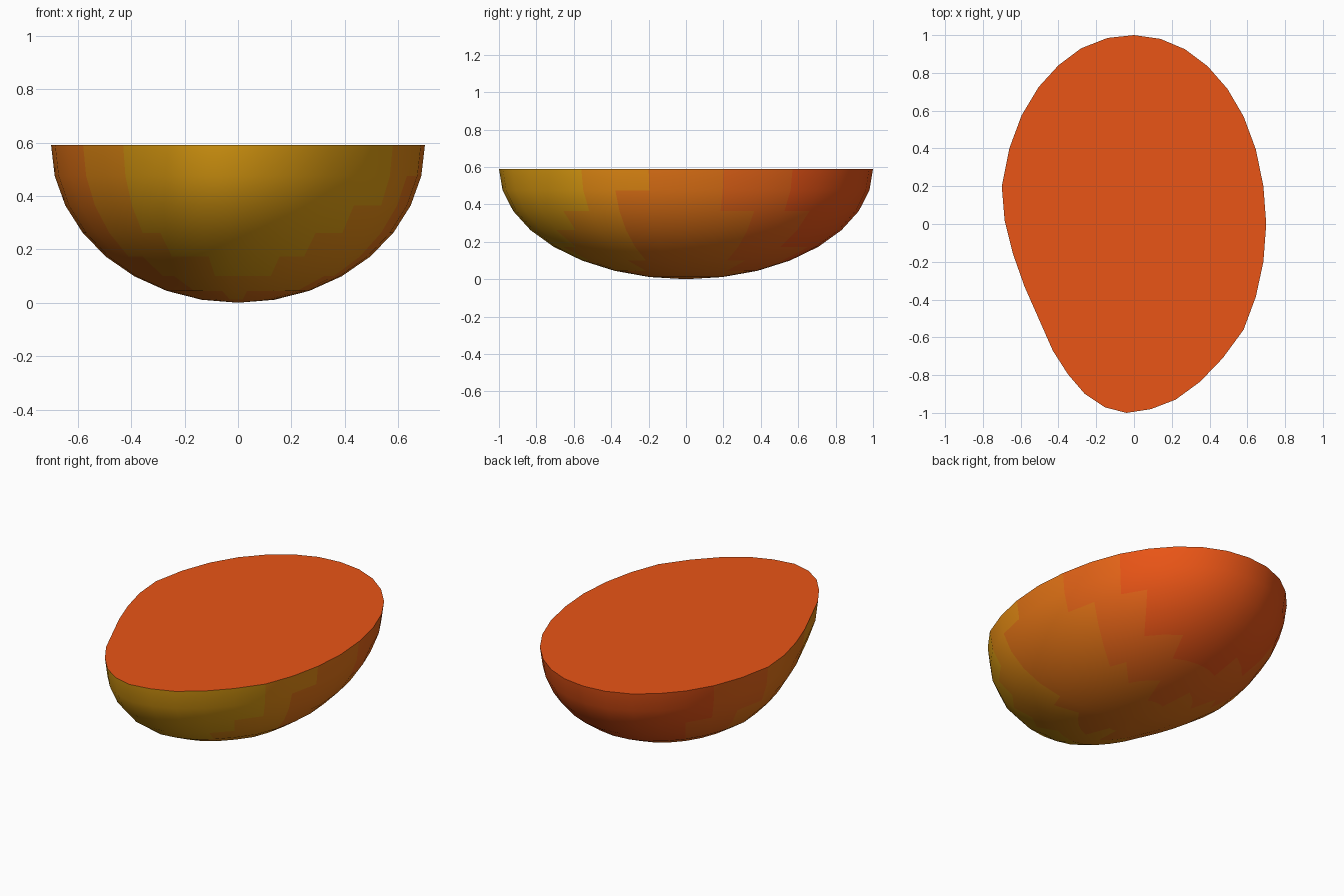
import bpy, bmesh, math

if "Cube" in bpy.data.objects:
    bpy.data.objects.remove(bpy.data.objects["Cube"])

RIM_Z, BASE_Z, RINGS = 0.59, 0.0, 8

# Outline of the cut face, clockwise from the back end
outline = [(0, 1), (.14, .98), (.27, .925), (.39, .835), (.495, .715), (.58, .57),
           (.645, .395), (.685, .2), (.7, 0), (.685, -.2), (.645, -.385), (.58, -.56),
           (.47, -.71), (.35, -.835), (.22, -.93), (.09, -.98), (-.04, -1), (-.155, -.97),
           (-.26, -.9), (-.35, -.795), (-.43, -.67), (-.505, -.5), (-.58, -.33),
           (-.64, -.16), (-.685, .02), (-.7, .2), (-.66, .4), (-.595, .575),
           (-.505, .725), (-.4, .84), (-.28, .93), (-.14, .985)]

# Skin colours from the front end to the back end, split at these y values
skin = [("yellow", (.76, .35, .006)), ("amber", (.79, .26, .007)),
        ("orange", (.78, .175, .008)), ("deep_orange", (.80, .13, .009)),
        ("red_orange", (.82, .09, .008))]
limits = [-.597, -.28, .27, .58]


def add_material(ob, name, color):
    mat = bpy.data.materials.new(name)
    mat.diffuse_color = (*color, 1)
    mat.use_nodes = True
    mat.node_tree.nodes["Principled BSDF"].inputs["Base Color"].default_value = mat.diffuse_color
    ob.data.materials.append(mat)


# Half fruit: round bowl of shrinking outlines closed by a flat cut face
bm = bmesh.new()
rings = []
for k in range(RINGS):
    a = math.pi / 2 * k / RINGS
    z = RIM_Z - (RIM_Z - BASE_Z) * math.sin(a)
    rings.append([bm.verts.new((x * math.cos(a), y * math.cos(a), z)) for x, y in outline])
pole = bm.verts.new((0, 0, BASE_Z))
n = len(outline)
for upper, lower in zip(rings, rings[1:]):
    for i in range(n):
        j = (i + 1) % n
        bm.faces.new((upper[i], upper[j], lower[j], lower[i]))
for i in range(n):
    bm.faces.new((rings[-1][i], rings[-1][(i + 1) % n], pole))
cut = bm.faces.new(rings[0])
bmesh.ops.recalc_face_normals(bm, faces=bm.faces)

# Banded skin colouring, face by face
for f in bm.faces:
    y = f.calc_center_median().y
    f.material_index = sum(y > t for t in limits)
cut.material_index = len(skin) - 1

mesh = bpy.data.meshes.new("fruit_half")
bm.to_mesh(mesh)
bm.free()
fruit = bpy.data.objects.new("fruit_half", mesh)
bpy.context.collection.objects.link(fruit)
for name, color in skin:
    add_material(fruit, name, color)

# Smooth skin with a crisp rim
bpy.context.view_layer.objects.active = fruit
fruit.select_set(True)
bpy.ops.object.shade_smooth_by_angle(angle=math.radians(40))
